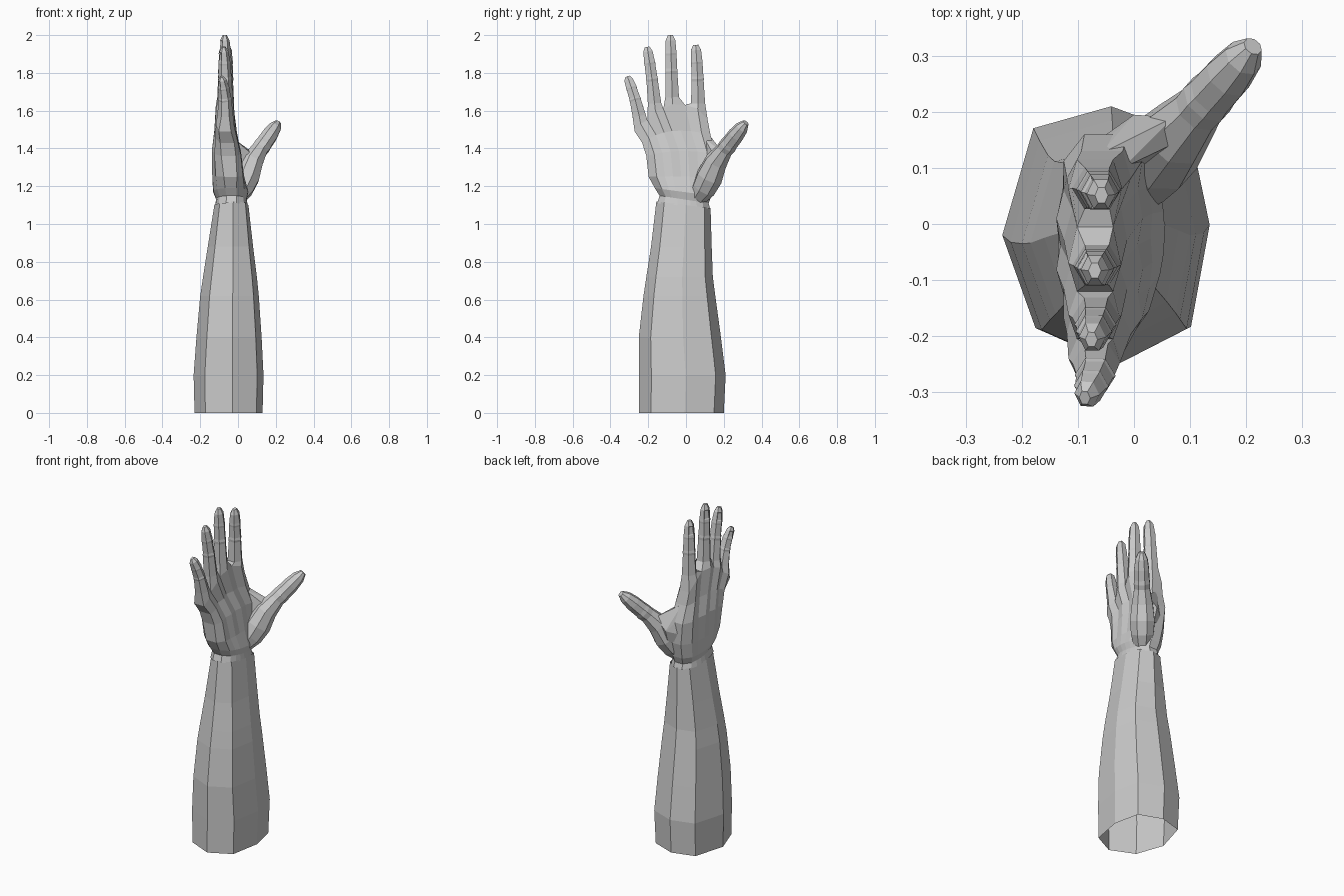
import bpy, bmesh, math
from mathutils import Vector

if "Cube" in bpy.data.objects:
    bpy.data.objects.remove(bpy.data.objects["Cube"])


def lerp(a, b, t):
    return a + (b - a) * t


def bridge(bm, a, b):
    n = len(a)
    return [bm.faces.new((a[i], a[(i + 1) % n], b[(i + 1) % n], b[i])) for i in range(n)]


def finish(bm, name):
    bmesh.ops.recalc_face_normals(bm, faces=bm.faces)
    me = bpy.data.meshes.new(name)
    bm.to_mesh(me)
    bm.free()
    ob = bpy.data.objects.new(name, me)
    bpy.context.collection.objects.link(ob)


def path_at(pts, t):
    # point on a quadratic curve and its direction
    a, b, c = pts
    p = a * (1 - t) ** 2 + b * 2 * t * (1 - t) + c * t * t
    d = (b - a) * (1 - t) + (c - b) * t
    return p, d.normalized()


# forearm: eight-sided open sleeve
octagon = [(-1, 0.0), (-.70, .83), (.05, 1), (.82, .77),
           (1, .08), (.82, -.71), (.11, -1), (-.68, -.72)]
sections = [(0, -.23, .13, -.25, .20), (.2, -.235, .135, -.25, .21),
            (.4, -.22, .125, -.25, .185), (.62, -.20, .11, -.225, .155),
            (.72, -.185, .10, -.21, .142), (.88, -.16, .08, -.185, .136),
            (1.1, -.125, .055, -.157, .13)]
bm = bmesh.new()
prev = None
for z, x0, x1, y0, y1 in sections:
    tilt = -.12 if z > 1 else 0
    ring = []
    for u, v in octagon:
        y = lerp(y0, y1, (v + 1) / 2)
        ring.append(bm.verts.new((lerp(x0, x1, (u + 1) / 2), y, z + tilt * y)))
    if prev:
        bridge(bm, prev, ring)
    prev = ring
finish(bm, "forearm")

# palm: nine columns front and back, two per finger, rising to the knuckles
bm = bmesh.new()
knuckle_y = [-.272, -.24, -.205, -.162, -.12, -.07, -.005, .062, .115]
knuckle_z = [1.49, 1.53, 1.55, 1.60, 1.61, 1.635, 1.63, 1.61, 1.55]
# pinky-side y, z; index-side y, z; back x, palm x; blend to knuckle shape
levels = [(-.152, 1.11, .128, 1.08, -.122, .052, 0),
          (-.140, 1.15, .120, 1.11, -.116, .046, 0),
          (-.165, 1.19, .135, 1.15, -.132, .055, 0),
          (-.198, 1.25, .155, 1.24, -.138, .058, .1),
          (-.210, 1.36, .160, 1.37, -.140, .040, .3),
          (-.232, 1.43, .130, 1.47, -.126, .012, .6),
          (-.272, 1.49, .115, 1.55, -.117, -.022, 1)]
prev = None
for y0, z0, y1, z1, xb, xf, k in levels:
    back, front = [], []
    for j in range(9):
        u = j / 4 - 1
        arc = .32 + .68 * math.sqrt(1 - u * u)
        bump = 1 if j % 2 else .68
        p = lerp(arc, bump, k)
        f = (knuckle_y[j] + .272) / .387
        y = lerp(y0, y1, lerp(j / 8, f, k))
        z = knuckle_z[j] if k == 1 else lerp(z0, z1, j / 8) + .07 * k * (1 - u * u)
        c, h = (xb + xf) / 2, (xf - xb) / 2
        hollow = .025 * (1 - u * u) if .05 < k < .9 else 0
        back.append(bm.verts.new((c - h * p, y, z)))
        front.append(bm.verts.new((c + h * p - hollow, y, z)))
    ring = back + front[::-1]
    if prev:
        bridge(bm, prev, ring)
    prev = ring

# fingers: six-sided, growing out of the knuckle row, with jointed creases
fingers = [((-.068, -.245, 1.56), (-.062, -.268, 1.67), (-.088, -.310, 1.78), .040, .027),
           ((-.068, -.165, 1.62), (-.066, -.178, 1.78), (-.076, -.206, 1.937), .040, .029),
           ((-.066, -.073, 1.65), (-.068, -.076, 1.82), (-.070, -.083, 2.0), .041, .030),
           ((-.066, .064, 1.62), (-.064, .064, 1.78), (-.058, .051, 1.948), .042, .031)]
# fraction along, width scale, depth scale
profile = [(.06, 1, 1), (.42, .95, .93), (.46, 1, 1), (.50, .95, .92),
           (.70, .98, .90), (.73, 1.02, .94), (.77, .98, .88), (.92, .92, .75), (1, .5, .35)]
nails = []
for i, (a, b, c, w0, w1) in enumerate(fingers):
    pts = [Vector(a), Vector(b), Vector(c)]
    j = 2 * i
    last = [prev[n] for n in (j, j + 1, j + 2, 15 - j, 16 - j, 17 - j)]
    for t, sw, sd in profile:
        p, d = path_at(pts, t)
        side = d.cross(Vector((1, 0, 0))).normalized()
        out = side.cross(d).normalized()
        if side.y < 0:
            side = -side
        if out.x < 0:
            out = -out
        w = lerp(w0, w1, t)
        ring = [bm.verts.new(p + side * w * sw * s + out * w * 1.08 * sd * o) for s, o in
                ((-.9, -.5), (0, -1), (.9, -.5), (.9, .5), (0, 1), (-.9, .5))]
        faces = bridge(bm, last, ring)
        if t == .92:
            nails.append(faces[:2])
        last = ring
    bm.faces.new(last)
bmesh.ops.recalc_face_normals(bm, faces=bm.faces)
for pair in nails:
    bmesh.ops.inset_region(bm, faces=pair, thickness=.006, depth=-.003)
finish(bm, "hand")

# thumb: eight-sided, from the ball of the palm outwards
bm = bmesh.new()
# x, y, z, radius
joints = [(-.01, .06, 1.14, .05), (.02, .095, 1.19, .066), (.045, .125, 1.25, .073),
          (.075, .160, 1.33, .062), (.115, .205, 1.395, .046), (.130, .222, 1.415, .048),
          (.140, .233, 1.43, .045), (.168, .264, 1.47, .044), (.195, .296, 1.51, .036),
          (.212, .317, 1.536, .018)]
prev = None
for i, (x, y, z, r) in enumerate(joints):
    d = Vector(joints[min(i + 1, 9)][:3]) - Vector(joints[max(i - 1, 0)][:3])
    d.normalize()
    e1 = d.cross(Vector((1, -.9, 0))).normalized()
    e2 = d.cross(e1)
    ring = []
    for n in range(8):
        q = math.tau * (n + .5) / 8
        ring.append(bm.verts.new(Vector((x, y, z)) + e1 * r * math.cos(q) + e2 * r * math.sin(q)))
    if prev:
        bridge(bm, prev, ring)
    else:
        bm.faces.new(ring)
    prev = ring
bm.faces.new(prev)
finish(bm, "thumb")

# web of skin between thumb and index finger
bm = bmesh.new()
for p in [(-.105, .10, 1.44), (-.06, .125, 1.47), (-.02, .10, 1.45), (-.12, .11, 1.28),
          (0, .195, 1.32), (.07, .19, 1.385), (.085, .15, 1.36), (.02, .10, 1.26), (.0, .17, 1.24)]:
    bm.verts.new(p)
bmesh.ops.convex_hull(bm, input=bm.verts)
finish(bm, "thumb_web")
